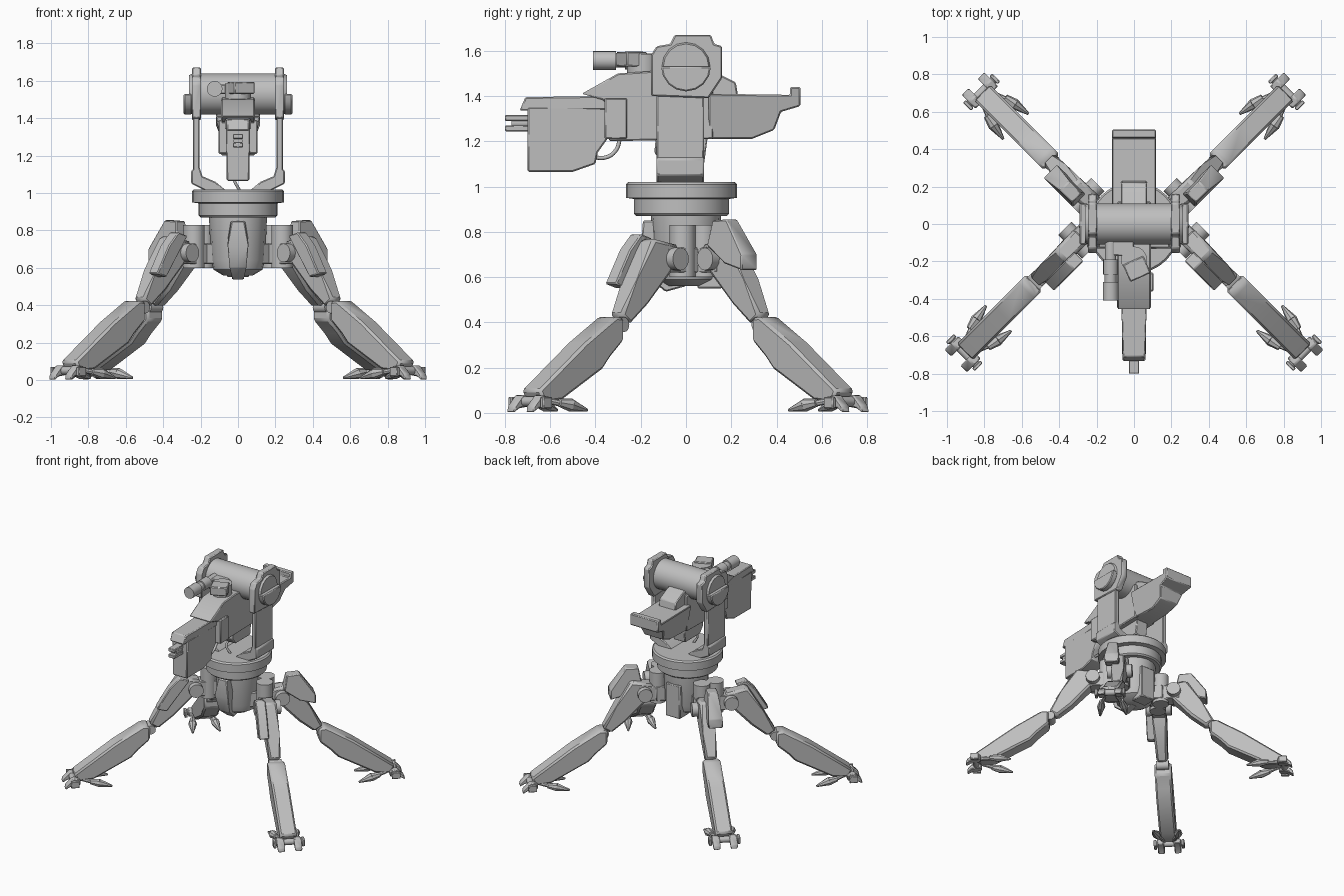
import bpy, bmesh, math
from mathutils import Matrix, Vector

old = bpy.data.objects.get("Cube")
if old:
    bpy.data.objects.remove(old, do_unlink=True)

GREY = (0.52, 0.52, 0.52, 1)
metal = bpy.data.materials.new("grey metal")
metal.use_nodes = True
metal.diffuse_color = GREY
metal.node_tree.nodes["Principled BSDF"].inputs["Base Color"].default_value = GREY


def finish(name, bm, matrix, bevel=0.0):
    bmesh.ops.recalc_face_normals(bm, faces=bm.faces)
    mesh = bpy.data.meshes.new(name)
    bm.to_mesh(mesh)
    bm.free()
    mesh.materials.append(metal)
    ob = bpy.data.objects.new(name, mesh)
    ob.matrix_world = matrix
    bpy.context.collection.objects.link(ob)
    bpy.ops.object.select_all(action='DESELECT')
    ob.select_set(True)
    bpy.context.view_layer.objects.active = ob
    bpy.ops.object.shade_smooth_by_angle(angle=math.radians(40))
    if bevel:
        mod = ob.modifiers.new("bevel", 'BEVEL')
        mod.width = bevel
        mod.segments = 1
        mod.limit_method = 'ANGLE'
    return ob


def prism(name, pts, width, matrix=Matrix(), bevel=0.006):
    """Extrude a local x-z outline across local y; a third value sets the width there."""
    bm = bmesh.new()
    sides = []
    for s in (-0.5, 0.5):
        sides.append([bm.verts.new((p[0], s * (p[2] if len(p) > 2 else width), p[1])) for p in pts])
        bm.faces.new(sides[-1])
    n = len(pts)
    for i in range(n):
        j = (i + 1) % n
        bm.faces.new((sides[0][i], sides[0][j], sides[1][j], sides[1][i]))
    return finish(name, bm, matrix, bevel)


def box(name, x0, x1, z0, z1, width, matrix=Matrix(), bevel=0.006):
    return prism(name, [(x0, z0), (x1, z0), (x1, z1), (x0, z1)], width, matrix, bevel)


def rod(name, a, b, r1, r2=None, matrix=Matrix(), sides=16):
    """Cylinder or cone between two points."""
    a, b = Vector(a), Vector(b)
    bm = bmesh.new()
    turn = (b - a).to_track_quat('Z', 'Y').to_matrix().to_4x4()
    bmesh.ops.create_cone(bm, cap_ends=True, segments=sides, radius1=r1,
                          radius2=r1 if r2 is None else r2, depth=(b - a).length,
                          matrix=Matrix.Translation((a + b) / 2) @ turn)
    return finish(name, bm, matrix)


def lathe(name, profile, matrix=Matrix(), sides=32):
    bm = bmesh.new()
    rings = [[bm.verts.new((r * math.cos(t * math.tau / sides), r * math.sin(t * math.tau / sides), z))
              for t in range(sides)] for r, z in profile]
    for lo, hi in zip(rings, rings[1:]):
        for i in range(sides):
            j = (i + 1) % sides
            bm.faces.new((lo[i], lo[j], hi[j], hi[i]))
    bm.faces.new(rings[0])
    bm.faces.new(rings[-1])
    return finish(name, bm, matrix)


def cable(name, pts, radius):
    cu = bpy.data.curves.new(name, 'CURVE')
    cu.dimensions = '3D'
    cu.bevel_depth = radius
    cu.bevel_resolution = 2
    sp = cu.splines.new('BEZIER')
    sp.bezier_points.add(len(pts) - 1)
    for bp, p in zip(sp.bezier_points, pts):
        bp.co = p
        bp.handle_left_type = bp.handle_right_type = 'AUTO'
    cu.materials.append(metal)
    bpy.context.collection.objects.link(bpy.data.objects.new(name, cu))


def lengthwise(x=0.0):
    """Outline x becomes world y, centred on the given world x."""
    return Matrix.Translation((x, 0, 0)) @ Matrix.Rotation(math.pi / 2, 4, 'Z')


# Turntable and hub
lathe("turntable", [(0.2, 0.87), (0.21, 0.88), (0.21, 0.945), (0.245, 0.95), (0.245, 1.01),
                    (0.235, 1.02)], Matrix.Translation((0, -0.02, 0)))
lathe("hub", [(0.08, 0.56), (0.13, 0.59), (0.145, 0.64), (0.155, 0.87)], sides=16)
prism("front_keel", [(-0.19, 0.85, 0.07), (-0.2, 0.72, 0.12), (-0.17, 0.6, 0.09), (-0.09, 0.535, 0.06),
                     (0.0, 0.56, 0.06), (0.0, 0.85, 0.1)], 0.1, lengthwise())
box("rear_hub_block", 0.05, 0.16, 0.55, 0.8, 0.12, lengthwise())

# Yoke holding the gun
for s, side in ((1, "left"), (-1, "right")):
    back = Matrix.Translation((0, -0.025, 0))
    prism(side + "_yoke_foot", [(s * x, z) for x, z in ((0.06, 1.01), (0.17, 1.01), (0.25, 1.05), (0.25, 1.12),
                                                        (0.21, 1.15), (0.19, 1.09), (0.12, 1.06))], 0.21, back)
    box(side + "_yoke_arm", s * 0.205, s * 0.24, 1.08, 1.43, 0.21, back)
    prism(side + "_yoke_head", [(-0.155, 1.4), (0.1, 1.39), (0.16, 1.48), (0.16, 1.62), (0.125, 1.63),
                                (0.11, 1.67), (-0.05, 1.67), (-0.07, 1.63), (-0.13, 1.62), (-0.155, 1.58)],
          0.05, lengthwise(s * 0.222))
    rod(side + "_pivot_disc", (s * 0.24, 0, 1.53), (s * 0.262, 0, 1.53), 0.11, 0.1)
    arc = [(0.11 * math.cos(t * math.pi / 8), 1.53 - 0.11 * math.sin(t * math.pi / 8)) for t in range(9)]
    prism(side + "_pivot_cap", arc, 0.045, lengthwise(s * 0.268))
rod("pivot_drum", (-0.24, 0, 1.53), (0.24, 0, 1.53), 0.11, sides=32)

# Gun body, from muzzle to stock
prism("receiver", [(-0.46, 1.41), (-0.3, 1.5), (-0.15, 1.51), (0.12, 1.48), (0.12, 1.21),
                   (-0.34, 1.2), (-0.36, 1.38)], 0.18, lengthwise())
box("receiver_collar", -0.36, -0.26, 1.21, 1.39, 0.21, lengthwise())
prism("belly_plate", [(-0.13, 1.25), (-0.14, 1.15), (-0.1, 1.1), (0.08, 1.1), (0.1, 1.25)], 0.1, lengthwise())
prism("barrel_shroud", [(-0.7, 1.065, 0.12), (-0.5, 1.065, 0.12), (-0.4, 1.1, 0.12), (-0.39, 1.15, 0.12),
                        (-0.34, 1.22), (-0.34, 1.35), (-0.7, 1.35)], 0.13, lengthwise())
prism("shroud_cover", [(-0.735, 1.335, 0.12), (-0.71, 1.395, 0.12), (-0.34, 1.4), (-0.34, 1.34)], 0.14, lengthwise())
for z in (1.257, 1.303):
    box("muzzle_prong", -0.8, -0.68, z - 0.013, z + 0.013, 0.055, lengthwise(), 0.004)
rod("muzzle_core", (0, -0.77, 1.28), (0, -0.6, 1.28), 0.024)
prism("stock", [(0.1, 1.41), (0.46, 1.405), (0.46, 1.44), (0.505, 1.44), (0.505, 1.355), (0.42, 1.33, 0.21),
                (0.39, 1.25, 0.16), (0.29, 1.21, 0.14), (0.1, 1.21, 0.16)], 0.235, lengthwise())
prism("stock_block", [(0.05, 1.4), (0.05, 1.53), (0.14, 1.5), (0.22, 1.46), (0.23, 1.4)], 0.14, lengthwise())
for x in (-0.03, 0.03):
    cable("feed_cable", [(x, -0.42, 1.13), (x, -0.35, 1.13), (x, -0.31, 1.16), (x, -0.29, 1.22)], 0.009)
cable("base_cable", [(0, -0.08, 1.12), (-0.02, -0.11, 1.08), (0.01, -0.1, 1.01)], 0.008)

# Sights
for y0, y1, r in ((-0.41, -0.31, 0.042), (-0.32, -0.26, 0.032), (-0.27, -0.19, 0.04), (-0.2, 0, 0.03)):
    rod("scope_tube", (-0.125, y0, 1.557), (-0.125, y1, 1.557), r)
box("scope_mount", -0.12, 0.0, 1.53, 1.58, 0.1, Matrix.Translation((0, -0.12, 0)))
tilt = Matrix.Translation((0.015, -0.24, 0)) @ Matrix.Rotation(0.42, 4, 'Z')
box("sensor_head", -0.06, 0.06, 1.53, 1.595, 0.1, tilt)
rod("sensor_post", (0.0, -0.19, 1.48), (0.0, -0.19, 1.585), 0.07)

# Legs: local x runs outward from each hip
UPPER = [(0.2, 0.77, 0.09), (0.31, 0.59), (0.4, 0.43, 0.08), (0.34, 0.39, 0.08), (0.23, 0.48, 0.09),
         (0.1, 0.62), (0.04, 0.74, 0.1)]
LOWER = [(0.4, 0.42), (0.45, 0.425), (0.64, 0.31), (0.93, 0.1), (0.9, 0.045),
         (0.79, 0.055), (0.53, 0.195), (0.48, 0.25), (0.4, 0.32)]
FRONT_PLATE = [(0.2, 0.79), (0.13, 0.77), (0.29, 0.55), (0.36, 0.57), (0.27, 0.72)]
REAR_PLATE = [(0.11, 0.85, 0.07), (0.2, 0.855, 0.07), (0.31, 0.7), (0.31, 0.63), (0.2, 0.66), (0.09, 0.74)]


def leg(name, x, y, angle, mirror, plate, plate_width, plate_side, shift):
    m = Matrix.Translation((x, y, 0)) @ Matrix.Rotation(angle, 4, 'Z')
    m2 = m @ Matrix.Translation((shift, 0, 0))
    mid = m @ Matrix.Translation((shift / 2, 0, 0))
    prism(name + "_upper_leg", UPPER, 0.12, mid, 0.015)
    prism(name + "_hip_plate", plate, plate_width, m @ Matrix.Translation((0, mirror * plate_side, 0)))
    prism(name + "_lower_leg", LOWER, 0.12, m2, 0.012)
    rod(name + "_knee_pin", (0.39, -0.045, 0.39), (0.39, 0.045, 0.39), 0.033, matrix=mid)
    # Hip joint
    rod(name + "_hip_axle", (0.08, -0.09, 0.68), (0.08, 0.09, 0.68), 0.05, matrix=m)
    rod(name + "_hip_drum", (-0.02, 0, 0.6), (-0.02, 0, 0.83), 0.058, matrix=m)
    box(name + "_hip_arm", -0.18, 0.12, 0.62, 0.73, 0.1, m)
    # Foot
    rod(name + "_ankle", (0.93, -0.09, 0.05), (0.93, 0.09, 0.05), 0.022, matrix=m2)
    for s in (-1, 1):
        prism(name + "_front_toe", [(0.89, 0.03), (0.89, 0.07), (0.94, 0.08), (0.99, 0.03), (0.995, 0.0),
                                    (0.96, 0.02)], 0.05, m2 @ Matrix.Translation((0, s * 0.06, 0)), 0.006)
        box(name + "_toe_side", 0.9, 0.96, 0.02, 0.07, 0.02, m2 @ Matrix.Translation((0, s * 0.1, 0)), 0.004)
        rod(name + "_toe_link", (0.9, s * 0.03, 0.06), (0.8, s * 0.07, 0.04), 0.014, matrix=m2, sides=8)
        rod(name + "_rear_toe_base", (0.82, s * 0.07, 0.045), (0.76, s * 0.08, 0.035), 0.018, 0.03, m2, 8)
        rod(name + "_rear_toe", (0.76, s * 0.08, 0.035), (0.67, s * 0.095, 0.012), 0.03, 0.007, m2, 8)


Q = math.pi / 4
for s, side in ((1, "left"), (-1, "right")):
    turn = (lambda a: a) if s > 0 else (lambda a: math.pi - a)
    leg("front_" + side, s * 0.25, -0.03, turn(-Q), s, FRONT_PLATE, 0.07, -0.07, 0)
    leg("rear_" + side, s * 0.2, 0.09, turn(Q), s, REAR_PLATE, 0.1, -0.04, -0.06)
